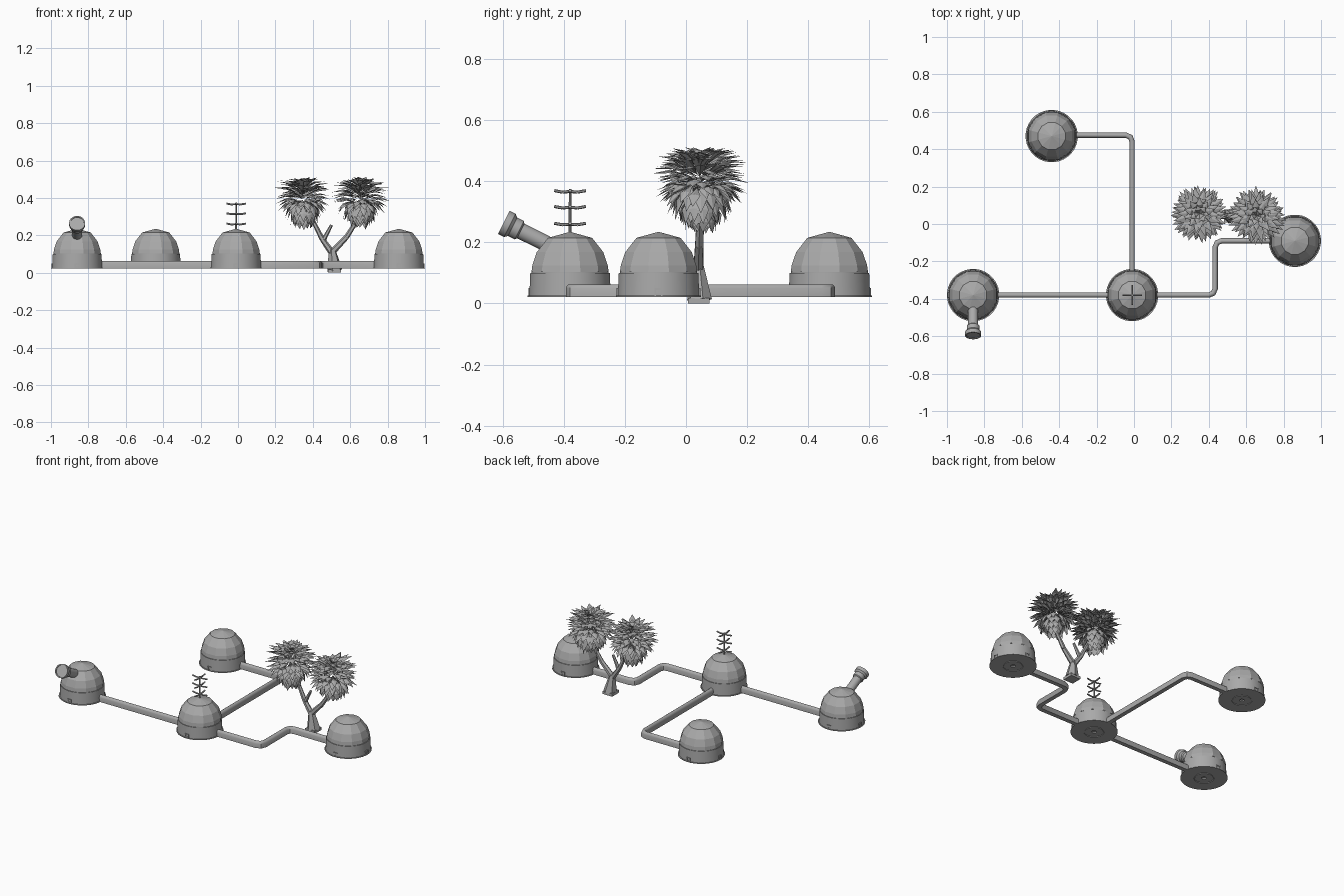
import bpy, bmesh, math, random
from mathutils import Vector, Matrix

random.seed(4)
if "Cube" in bpy.data.objects:
    bpy.data.objects.remove(bpy.data.objects["Cube"], do_unlink=True)

grey = bpy.data.materials.new("plain grey")
grey.use_nodes = True
colour = (0.4, 0.4, 0.4, 1)
grey.diffuse_color = colour
grey.node_tree.nodes["Principled BSDF"].inputs["Base Color"].default_value = colour


def finish(name, bm, loc=(0, 0, 0), smooth=None, solid=True):
    if solid:
        bmesh.ops.remove_doubles(bm, verts=bm.verts, dist=1e-5)
        bmesh.ops.recalc_face_normals(bm, faces=bm.faces)
    me = bpy.data.meshes.new(name)
    bm.to_mesh(me)
    bm.free()
    me.materials.append(grey)
    if smooth:
        me.shade_smooth()
        me.set_sharp_from_angle(angle=math.radians(smooth))
    ob = bpy.data.objects.new(name, me)
    ob.location = loc
    bpy.context.scene.collection.objects.link(ob)
    return ob


def bridge(bm, rings, closed=True):
    for a, b in zip(rings, rings[1:]):
        n = len(a)
        for i in range(n if closed else n - 1):
            j = (i + 1) % n
            bm.faces.new((a[i], a[j], b[j], b[i]))


def lathe(name, profile, sides, loc, smooth=None):
    bm = bmesh.new()
    rings = []
    for r, z in profile:
        angles = [math.tau * (i + 0.5) / sides for i in range(sides)]
        rings.append([bm.verts.new((r * math.cos(a), r * math.sin(a), z)) for a in angles])
    bridge(bm, rings)
    return finish(name, bm, loc, smooth)


def rod(bm, a, b, r1, r2, sides=8):
    a, b = Vector(a), Vector(b)
    d = b - a
    m = Matrix.Translation((a + b) / 2) @ d.to_track_quat('Z', 'Y').to_matrix().to_4x4()
    bmesh.ops.create_cone(bm, cap_ends=True, segments=sides, radius1=r1, radius2=r2,
                          depth=d.length, matrix=m)


def box(bm, centre, size, turn=0):
    m = Matrix.Rotation(turn, 4, 'Z') @ Matrix.Translation(centre) @ Matrix.Diagonal((*size, 1))
    bmesh.ops.create_cube(bm, size=1, matrix=m)


# Four domed buildings: smooth wall with ringed underside, faceted roof, small hatches
wall = [(0, .03), (.014, .03), (.014, .022), (.055, .022), (.055, .026), (.061, .026),
        (.061, .022), (.14, .022), (.14, .026), (.134, .026), (.131, .1), (.127, .1), (.127, .104)]
roof = [(.131, .103), (.128, .125), (.113, .168), (.075, .215), (0, .235)]
sites = {"west": (-.86, -.38), "centre": (-.01, -.38), "north": (-.44, .47), "east": (.86, -.09)}
for label, (x, y) in sites.items():
    lathe(label + "_wall", wall, 32, (x, y, 0), 30)
    lathe(label + "_roof", roof, 12, (x, y, 0))
    bm = bmesh.new()
    for k in range(4):
        turn = k * math.pi / 2
        for side in (-1, 1):
            box(bm, (.131, side * .011, .037), (.012, .005, .026), turn)
        box(bm, (.131, 0, .0475), (.012, .027, .005), turn)
        box(bm, (.131, 0, .03), (.009, .018, .004), turn)
    finish(label + "_hatches", bm, (x, y, 0))


# Walkway pipes: a rounded profile mitred along a flat path
def walkway(name, path):
    section = [(-.014, .022), (-.014, .05), (-.01, .059), (-.004, .063),
               (.004, .063), (.01, .059), (.014, .05), (.014, .022)]
    pts = [Vector(p) for p in path]
    bm = bmesh.new()
    rings = []
    for i, p in enumerate(pts):
        t_in = (p - pts[max(i - 1, 0)]).normalized()
        t_out = (pts[min(i + 1, len(pts) - 1)] - p).normalized()
        t = (t_in + t_out).normalized()
        n = Vector((-t.y, t.x)) / max(t.dot(t_in), t.dot(t_out))
        rings.append([bm.verts.new((p.x + n.x * o, p.y + n.y * o, z)) for o, z in section])
    bridge(bm, rings)
    bm.faces.new(rings[0])
    bm.faces.new(rings[-1])
    finish(name, bm, smooth=35)


walkway("west_walkway", [(-.74, -.38), (-.13, -.38)])
walkway("east_walkway", [(.11, -.38), (.4, -.38), (.424, -.37), (.434, -.346),
                         (.434, -.124), (.444, -.1), (.468, -.09), (.74, -.09)])
walkway("north_walkway", [(-.01, -.26), (-.01, .441), (-.02, .465), (-.044, .475), (-.32, .475)])

# Antenna mast with crossed, slightly bowed bars
bm = bmesh.new()
rod(bm, (0, 0, .22), (0, 0, .375), .005, .004)
for z in (.26, .315, .367):
    for k in range(4):
        a = k * math.pi / 2
        u = Vector((math.cos(a), math.sin(a), 0))
        mid = u * .025 + Vector((0, 0, z - .002))
        rod(bm, (0, 0, z), mid, .005, .005, 6)
        rod(bm, mid, u * .052 + Vector((0, 0, z + .003)), .005, .005, 6)
finish("antenna", bm, (-.01, -.38, 0))

# Telescope: tube, flared hood and recessed lens
aim = Vector((0, -.16, .08))
axis = lathe("telescope", [(0, -.03), (.026, -.03), (.027, .125), (.034, .13), (.034, .155),
                           (.043, .165), (.043, .187), (.036, .187), (.036, .182), (0, .182)],
             24, (-.86, -.43, .182), 30)
axis.rotation_mode = 'QUATERNION'
axis.rotation_quaternion = aim.to_track_quat('Z', 'Y')

# Tree trunk: square foot, tapered bole, forked limbs and a stub
bm = bmesh.new()
box(bm, (.515, .042, .009), (.07, .07, .018))
rod(bm, (.517, .044, .012), (.503, .04, .125), .042, .018, 6)
limbs = [((.507, .04, .1), (.45, .045, .18), .018, .014),
         ((.45, .045, .18), (.39, .05, .3), .014, .01),
         ((.503, .04, .11), (.58, .042, .19), .018, .014),
         ((.58, .042, .19), (.65, .045, .3), .014, .01),
         ((.455, .044, .17), (.5, .04, .255), .013, .008)]
for a, b, r1, r2 in limbs:
    rod(bm, a, b, r1, r2, 6)
finish("tree_trunk", bm)


# Leaf crowns: rings of creased blades, drooping below and spreading above
def blade(bm, root, a, pitch, length, width):
    out = Vector((math.cos(a), math.sin(a), 0))
    side = Vector((-out.y, out.x, 0)) * width
    up = Vector((0, 0, 1))
    d1 = out * math.cos(pitch) + up * math.sin(pitch)
    d2 = out * math.cos(pitch - .35) + up * math.sin(pitch - .35)
    crease = up.cross(d1).cross(d1) * -width * .35
    middle = root + d1 * length * .55
    base, tip = bm.verts.new(root), bm.verts.new(middle + d2 * length * .45)
    rib = bm.verts.new(middle + crease)
    left, right = bm.verts.new(middle + side), bm.verts.new(middle - side)
    for tri in ((base, right, rib), (base, rib, left), (rib, right, tip), (left, rib, tip)):
        bm.faces.new(tri)


# Each ring: height, root radius, pitch in degrees, length, count
rings = [(.475, 0, 40, .06, 7), (.465, .01, 32, .085, 10), (.452, .015, 28, .11, 14),
         (.437, .02, 24, .125, 16), (.42, .025, 18, .128, 18), (.402, .03, 10, .122, 18),
         (.385, .035, 0, .112, 18), (.385, .045, -25, .1, 16), (.38, .045, -48, .1, 14),
         (.36, .045, -60, .095, 14), (.335, .04, -68, .085, 12), (.31, .03, -74, .075, 10)]
for name, cx, cy in (("left_crown", .655, .045), ("right_crown", .35, .055)):
    bm = bmesh.new()
    for k, (z, r, pitch, length, count) in enumerate(rings):
        for i in range(count):
            a = math.tau * (i + .5 * (k % 2)) / count + random.uniform(-.08, .08)
            root = Vector((r * math.cos(a), r * math.sin(a), z + random.uniform(-.006, .006)))
            blade(bm, root, a, math.radians(pitch + random.uniform(-9, 9)),
                  length * random.uniform(.9, 1.1), .02)
    finish(name, bm, (cx, cy, 0), solid=False)
